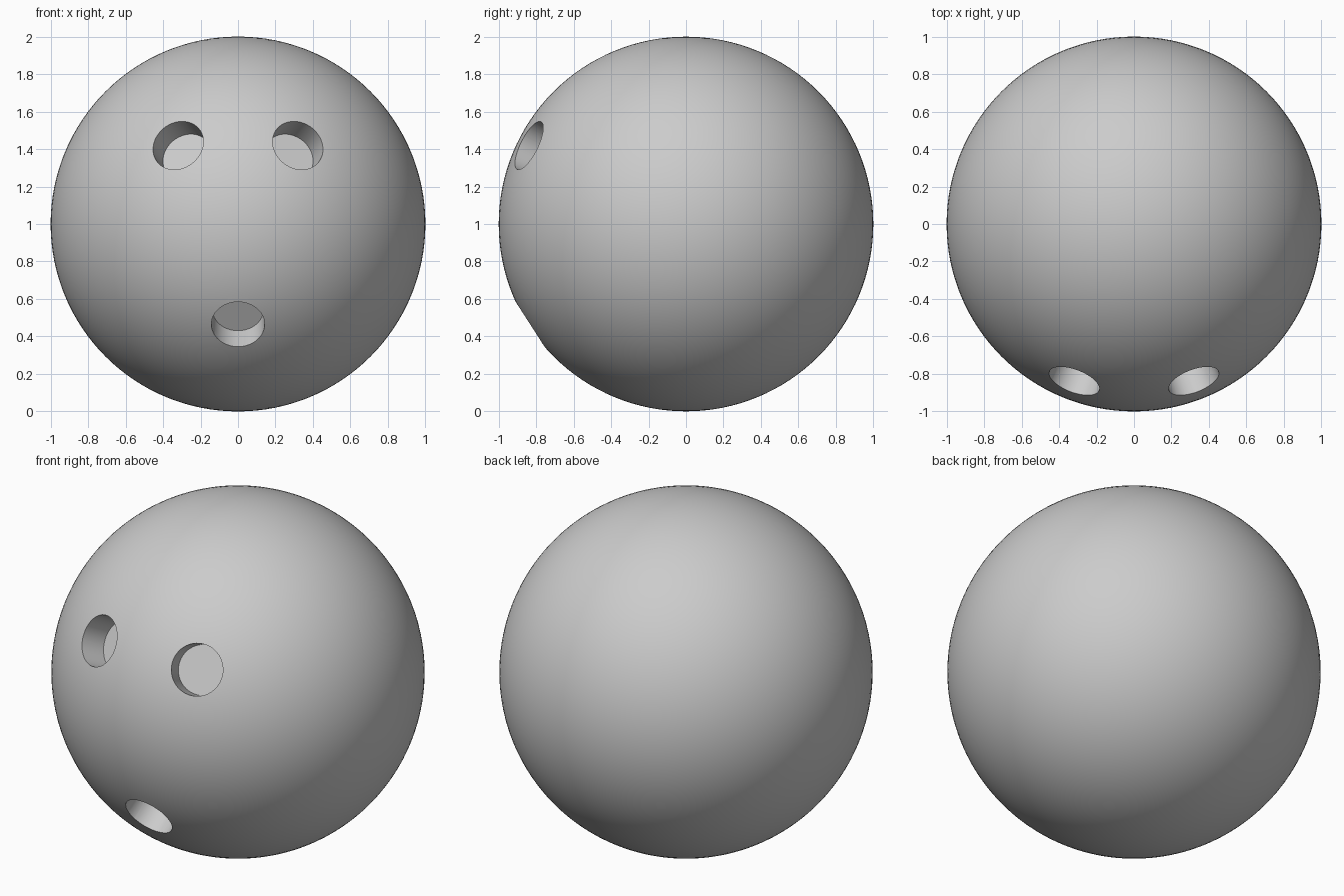
import bpy, math
from mathutils import Vector

if "Cube" in bpy.data.objects:
    bpy.data.objects.remove(bpy.data.objects["Cube"])

CENTRE = Vector((0, 0, 1))
FLOOR = 0.84   # distance of each hole's floor from the ball centre

# Ball
bpy.ops.mesh.primitive_uv_sphere_add(segments=128, ring_count=64, radius=1, location=CENTRE)
ball = bpy.context.object
ball.name = "ball"


# Slightly tapered finger hole drilled towards the ball centre
def drill(name, direction):
    d = Vector(direction).normalized()
    length = 0.3
    bpy.ops.mesh.primitive_cone_add(
        vertices=48, radius1=0.137, radius2=0.147, depth=length,
        location=CENTRE + d * (FLOOR + length / 2),
        rotation=d.to_track_quat('Z', 'Y').to_euler())
    cutter = bpy.context.object
    cutter.name = name
    cutter.hide_render = True
    mod = ball.modifiers.new(name, 'BOOLEAN')
    mod.operation = 'DIFFERENCE'
    mod.solver = 'EXACT'
    mod.object = cutter
    bpy.context.view_layer.objects.active = ball
    bpy.ops.object.modifier_apply(modifier=name)
    bpy.data.objects.remove(cutter, do_unlink=True)


# Two finger holes above, thumb hole below
for side, label in ((-1, "left"), (1, "right")):
    drill(label + "_finger_hole", (side * 0.32, -0.84, 0.42))
drill("thumb_hole", (0, -0.84, -0.54))

# Smooth surface with crisp hole rims
bpy.ops.object.select_all(action='DESELECT')
ball.select_set(True)
bpy.context.view_layer.objects.active = ball
bpy.ops.object.shade_smooth_by_angle(angle=math.radians(30))
